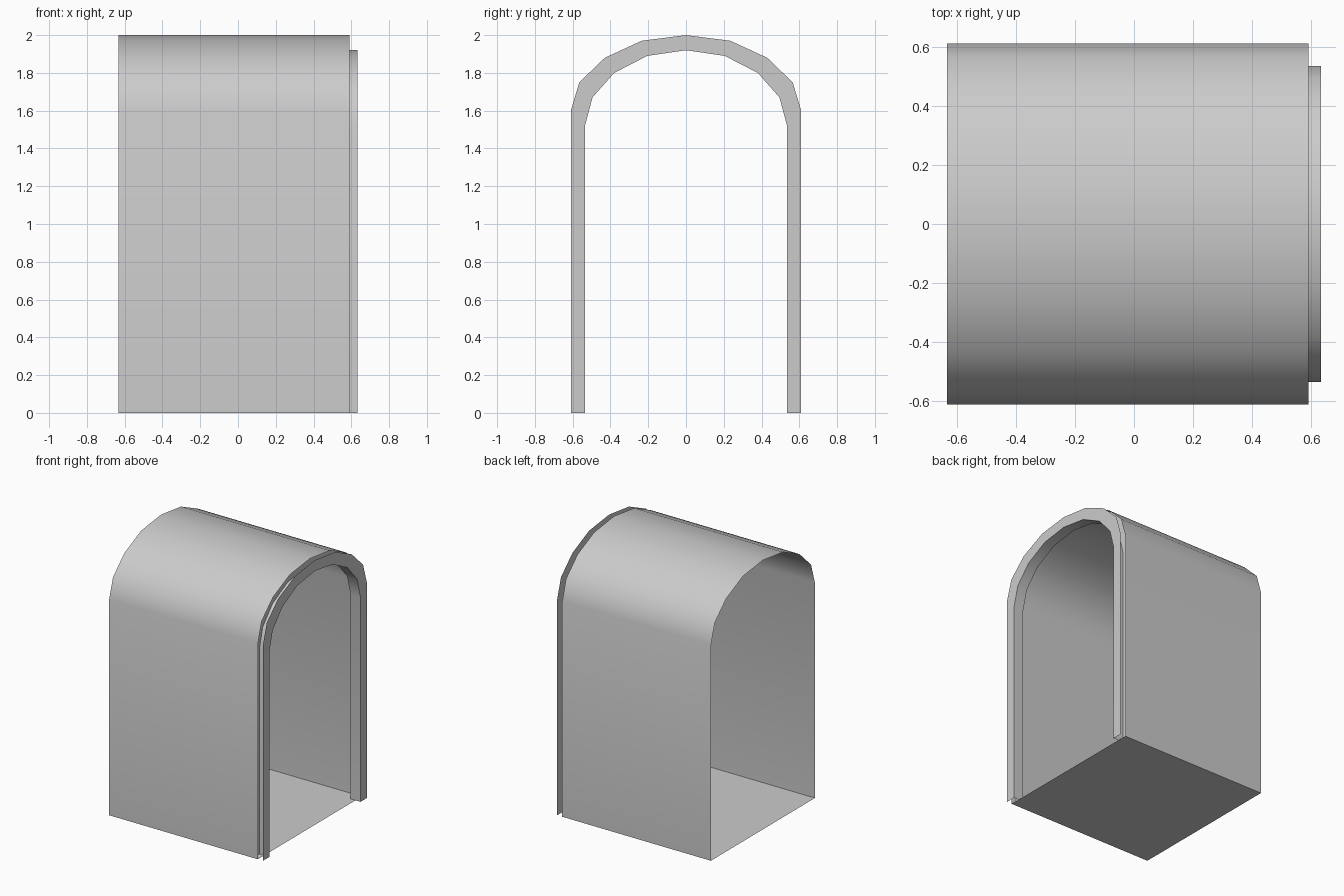
import bpy, math

if "Cube" in bpy.data.objects:
    bpy.data.objects.remove(bpy.data.objects["Cube"])

# Half arch profiles as (y, z), from the ground up to the crown
OUTER = [(0.61, 0), (0.61, 1.60), (0.565, 1.75), (0.43, 1.88), (0.235, 1.97), (0, 2.0)]
INNER = [(0.535, 0), (0.535, 1.52), (0.495, 1.67), (0.38, 1.80), (0.205, 1.89), (0, 1.92)]
X_BACK, X_EDGE, X_IN, X_OUT = -0.632, 0.59, 0.55, 0.632


def arch(half):
    """Mirror a half profile into a full arch from +y to -y."""
    return half + [(-y, z) for y, z in reversed(half[:-1])]


def loft(name, sections):
    """Bridge a row of (x, half profile) sections with quads."""
    verts, faces = [], []
    for x, half in sections:
        verts += [(x, y, z) for y, z in arch(half)]
    n = len(arch(sections[0][1]))
    for s in range(len(sections) - 1):
        for i in range(n - 1):
            a = s * n + i
            faces.append((a, a + n, a + n + 1, a + 1))
    return make(name, verts, faces)


def make(name, verts, faces):
    mesh = bpy.data.meshes.new(name)
    mesh.from_pydata(verts, [], faces)
    obj = bpy.data.objects.new(name, mesh)
    bpy.context.collection.objects.link(obj)
    bpy.ops.object.select_all(action='DESELECT')
    obj.select_set(True)
    bpy.context.view_layer.objects.active = obj
    bpy.ops.object.mode_set(mode='EDIT')
    bpy.ops.mesh.select_all(action='SELECT')
    bpy.ops.mesh.flip_normals() if name == "arched_shell_flip" else None
    bpy.ops.object.mode_set(mode='OBJECT')
    bpy.ops.object.shade_smooth_by_angle(angle=math.radians(40))
    return obj


# Thin arched shell, open at both ends
shell = loft("arched_shell", [(X_EDGE, OUTER), (X_BACK, OUTER)])
shell.data.flip_normals()

# Channel trim around the opening: inner flange, throat wall, outer flange
trim = loft("opening_trim", [(X_IN, OUTER), (X_IN, INNER), (X_OUT, INNER), (X_OUT, OUTER)])

# Flat floor closing the underside
w = OUTER[0][0]
make("floor", [(X_BACK, -w, 0), (X_BACK, w, 0), (X_EDGE, w, 0), (X_EDGE, -w, 0)], [(0, 1, 2, 3)])
